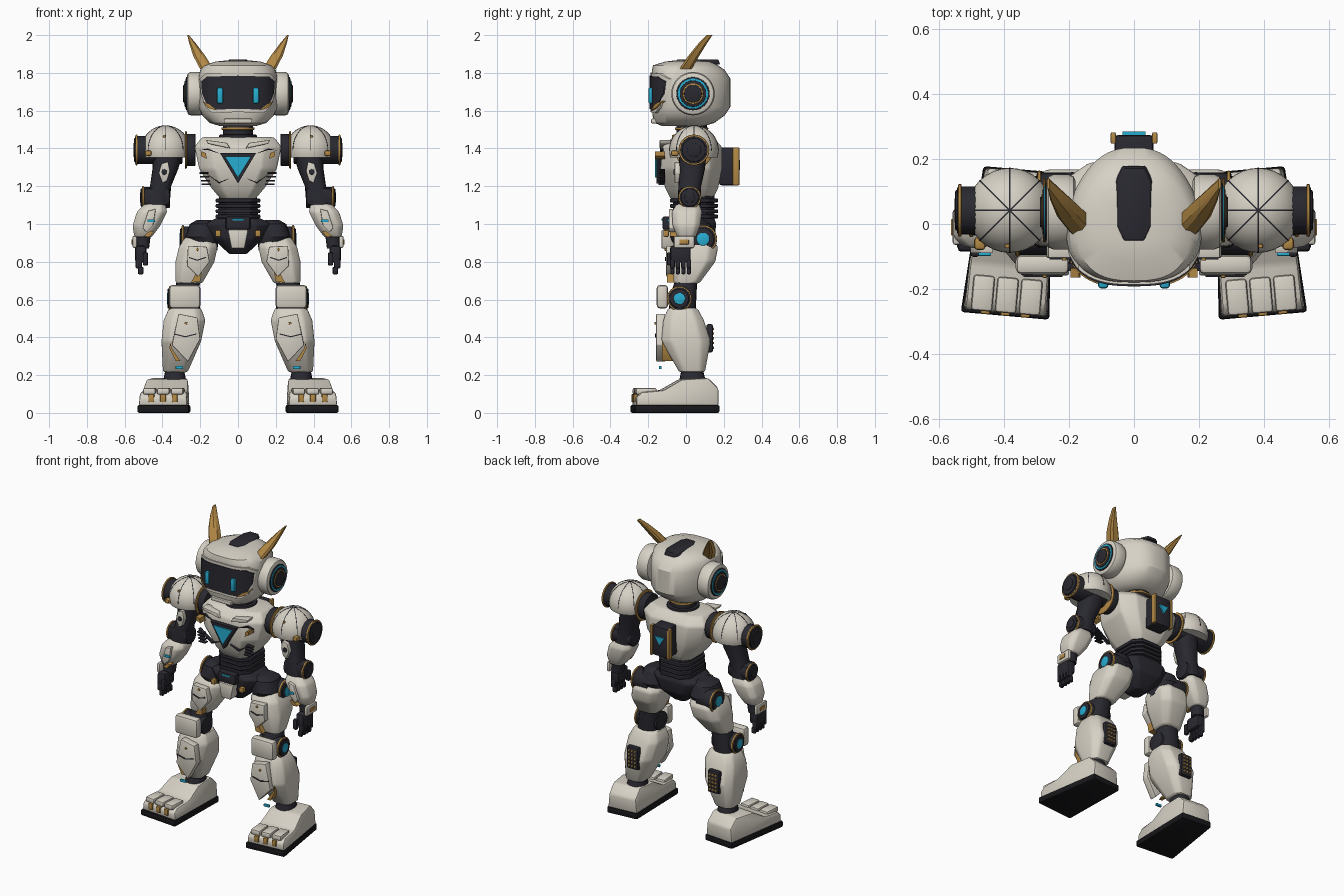
import bpy, bmesh, math
from mathutils import Matrix, Vector

if "Cube" in bpy.data.objects:
    bpy.data.objects.remove(bpy.data.objects["Cube"])


def material(name, *rgb):
    m = bpy.data.materials.new(name)
    m.use_nodes = True
    m.diffuse_color = (*rgb, 1)
    m.node_tree.nodes["Principled BSDF"].inputs["Base Color"].default_value = (*rgb, 1)
    return m


white = material("warm white", .68, .64, .56)
dark = material("dark graphite", .022, .022, .03)
black = material("sole black", .009, .009, .011)
gold = material("gold", .45, .25, .06)
cyan = material("cyan glow", .02, .42, .64)
parts = []


def finish(name, bm, mat, mirror=False, bevel=0.0, move=None):
    """Bevel, place and optionally mirror a part across x."""
    bmesh.ops.recalc_face_normals(bm, faces=bm.faces)
    if bevel:
        edges = [e for e in bm.edges if e.calc_face_angle(0) > .35]
        bmesh.ops.bevel(bm, geom=edges, offset=bevel, segments=2, profile=.5, affect='EDGES', clamp_overlap=True)
    if move:
        bm.transform(move)
    mesh = bpy.data.meshes.new(name)
    bm.to_mesh(mesh)
    bm.free()
    mesh.materials.append(mat)
    ob = bpy.data.objects.new(name, mesh)
    bpy.context.collection.objects.link(ob)
    if mirror:
        ob.modifiers.new("mirror", 'MIRROR')
    parts.append(ob)
    return ob


def chamfer_outline():
    k = .6
    return [(1, -k), (1, k), (k, 1), (-k, 1), (-1, k), (-1, -k), (-k, -1), (k, -1)]


def round_outline(power=2.0, n=32):
    pts = []
    for i in range(n):
        c, s = math.cos(math.tau * i / n), math.sin(math.tau * i / n)
        pts.append(tuple(math.copysign(abs(v) ** (2 / power), v) for v in (c, s)))
    return pts


def loft(name, mat, rings, outline=None, widest=None, **kw):
    """Stack rings given as (centre x, z, half width, front y, back y)."""
    bm = bmesh.new()
    outline = outline or chamfer_outline()
    loops = []
    for cx, z, rx, front, back in rings:
        mid = (front + back) / 2 if widest is None else widest
        loops.append([bm.verts.new((cx + u * rx, mid + v * (back - mid if v > 0 else mid - front), z))
                      for u, v in outline])
    n = len(outline)
    for lo, hi in zip(loops, loops[1:]):
        for i in range(n):
            bm.faces.new((lo[i], lo[(i + 1) % n], hi[(i + 1) % n], hi[i]))
    bm.faces.new(loops[0])
    bm.faces.new(loops[-1])
    return finish(name, bm, mat, **kw)


def prism(name, mat, pts, a, b, axis='Y', shape=None, cuts=(), **kw):
    """Extrude a profile in (x, z), or (y, z) along X, from a to b."""
    bm = bmesh.new()
    put = (lambda p, d: (p[0], d, p[1])) if axis == 'Y' else (lambda p, d: (d, p[0], p[1]))
    ends = [[bm.verts.new(put(p, d)) for p in pts] for d in (a, b)]
    n = len(pts)
    for i in range(n):
        bm.faces.new((ends[0][i], ends[0][(i + 1) % n], ends[1][(i + 1) % n], ends[1][i]))
    for end in ends:
        bm.faces.new(end)
    for x in cuts:
        bmesh.ops.bisect_plane(bm, geom=bm.verts[:] + bm.edges[:] + bm.faces[:], plane_co=(x, 0, 0), plane_no=(1, 0, 0))
    if shape:
        for v in bm.verts:
            v.co = shape(v.co)
    return finish(name, bm, mat, **kw)


def box(name, mat, centre, size, bevel=.006, move=None, **kw):
    bm = bmesh.new()
    bmesh.ops.create_cube(bm, size=1, matrix=Matrix.Translation(centre) @ Matrix.Diagonal((*size, 1)))
    return finish(name, bm, mat, bevel=bevel, move=move, **kw)


def disc(name, mat, centre, r, depth, bevel=.005, axis='Y', **kw):
    bm = bmesh.new()
    turn = Matrix.Rotation(math.pi / 2, 4, axis) if axis != 'Z' else Matrix()
    bmesh.ops.create_cone(bm, cap_ends=True, segments=32, radius1=r, radius2=r, depth=depth,
                          matrix=Matrix.Translation(centre) @ turn)
    return finish(name, bm, mat, bevel=bevel, **kw)


def joint(name, x, y, z, r, depth, core=dark):
    """Round joint along x: dark barrel, gold rim and coloured core at its outer end."""
    end = x + depth / 2
    disc(name + "_barrel", dark, (x, y, z), r, depth, mirror=True)
    disc(name + "_rim", gold, (end - .008, y, z), r * 1.1, .012, mirror=True)
    disc(name + "_cap", dark, (end, y, z), r * .85, .012, mirror=True)
    disc(name + "_core", core, (end + .004, y, z), r * .5, .01, .002, mirror=True)


def chevron(name, x, y, z, w):
    pts = [(x - w, z + .015), (x, z), (x + w, z + .015), (x + w, z + .021), (x, z + .006), (x - w, z + .021)]
    prism(name, dark, pts, y, y + .008, mirror=True)


# Head
head = [(0, 1.52, .1, -.13, .1), (0, 1.535, .15, -.165, .15), (0, 1.575, .19, -.178, .205), (0, 1.62, .21, -.18, .235),
        (0, 1.77, .21, -.18, .235), (0, 1.815, .2, -.18, .205), (0, 1.84, .175, -.175, .17), (0, 1.86, .12, -.11, .13),
        (0, 1.866, .06, -.06, .08)]
skull = loft("head", white, head, round_outline(2.7, 48), widest=0)
for v in skull.data.vertices:
    v.co.x *= 1 - 1.3 * max(0, v.co.y - .03)


def on_face(co):
    wrap = (1 - min(1, abs(co.x) / .212) ** 2.7) ** (1 / 2.7)
    return Vector((co.x, co.y - .18 * wrap, co.z))


cuts = [i * .02 - .2 for i in range(21)]
right_half = [(0, 1.61), (.13, 1.605), (.165, 1.63), (.19, 1.69), (.195, 1.755), (.165, 1.78), (0, 1.785)]
visor = right_half + [(-x, z) for x, z in right_half[-2:0:-1]]
frame = [(x * 1.04, 1.695 + (z - 1.695) * 1.2) for x, z in visor]
prism("visor_frame", white, frame, -.007, .02, cuts=cuts, shape=on_face)
prism("visor", dark, visor, -.012, .01, cuts=cuts, shape=on_face)
box("eye", cyan, (.095, -.184, 1.68), (.032, .03, .085), .01, mirror=True)
prism("visor_corner", gold, [(.11, 1.6), (.16, 1.615), (.19, 1.65), (.15, 1.632)], -.017, 0, cuts=cuts, shape=on_face, mirror=True)
box("chin_plate", white, (0, -.17, 1.545), (.15, .03, .025))
loft("head_crest", dark, [(0, 1.845, .06, -.055, .18), (0, 1.87, .05, -.05, .172)], bevel=.004)
loft("horn", gold, [(.165, 1.82, .035, -.035, .03), (.205, 1.89, .032, .012, .07), (.24, 1.955, .018, .065, .11),
                    (.264, 2, .004, .11, .14)], mirror=True)
for name, mat, x, r, depth in [("ear", white, .225, .115, .09), ("ear_dish", dark, .268, .088, .014),
                               ("ear_glow", cyan, .271, .081, .014), ("ear_inset", dark, .275, .07, .014),
                               ("ear_rim", gold, .278, .055, .014), ("ear_hub", dark, .283, .047, .014)]:
    disc(name, mat, (x, .037, 1.69), r, depth, .02 if name == "ear" else .003, mirror=True)

# Neck
disc("neck", dark, (0, .03, 1.485), .08, .09, axis='Z')
disc("neck_ring", gold, (0, .03, 1.505), .088, .014, axis='Z')
disc("neck_collar", dark, (0, .03, 1.46), .1, .025, axis='Z')

# Torso and chest details
loft("torso", white, [(0, 1.13, .09, -.08, .14), (0, 1.19, .14, -.11, .17), (0, 1.29, .205, -.135, .19),
                      (0, 1.41, .23, -.125, .19), (0, 1.46, .19, -.07, .14)], bevel=.012)
for name, mat, w, top, tip, y in [("chest_bezel", dark, .095, 1.375, 1.215, -.157), ("chest_gem", cyan, .07, 1.358, 1.245, -.165)]:
    prism(name, mat, [(-w, top), (w, top), (0, tip)], y, -.12)
prism("collar_plate", white, [(.04, 1.4), (.16, 1.425), (.17, 1.445), (.06, 1.43)], -.14, -.08, mirror=True, bevel=.004)
prism("chest_vent", gold, [(.165, 1.345), (.195, 1.36), (.195, 1.385), (.17, 1.375)], -.165, -.11, mirror=True)
prism("chest_seam", dark, [(.09, 1.37), (.16, 1.4), (.205, 1.39), (.16, 1.392)], -.137, -.12, mirror=True)
prism("lower_seam", dark, [(.035, 1.245), (.1, 1.215), (.2, 1.29), (.1, 1.222)], -.137, -.11, mirror=True)
for i in range(4):
    box(f"rib_fin_{i}", dark, (.18 - .004 * i, -.13, 1.27 - .02 * i), (.05, .03, .008), .002, mirror=True)

# Back unit
box("back_unit", dark, (0, .225, 1.305), (.12, .1, .2), .012)
box("back_rail", gold, (.064, .265, 1.305), (.016, .035, .2), .004, mirror=True)
prism("back_gem", cyan, [(-.035, 1.34), (.035, 1.34), (0, 1.285)], .27, .285)

# Waist and pelvis
loft("waist", dark, [(0, 1, .11, -.07, .15), (0, 1.15, .1, -.07, .15)])
for i in range(4):
    loft(f"waist_rib_{i}", dark, [(0, 1.03 + .028 * i, .118, -.085, .17), (0, 1.05 + .028 * i, .118, -.085, .17)], bevel=.005)
loft("pelvis", dark, [(0, .84, .045, -.03, .08), (0, .92, .13, -.08, .15), (0, 1, .17, -.09, .16), (0, 1.03, .12, -.08, .15)], bevel=.008)
box("belt_plate", dark, (0, -.1, 1.005), (.13, .05, .07), .01)
box("belt_light", cyan, (0, -.125, 1.023), (.06, .01, .01), .002)
prism("crotch_plate", white, [(-.035, .87), (.035, .87), (.055, .97), (-.055, .97)], -.13, -.06, bevel=.008)
box("hip_tab", gold, (.105, -.105, .95), (.03, .03, .035), mirror=True)

# Shoulders
cx, cy, cz, rad = .383, .042, 1.39, .131
bm = bmesh.new()
bmesh.ops.create_uvsphere(bm, u_segments=32, v_segments=20, radius=rad, matrix=Matrix.Translation((cx, cy, cz)))
cut = bmesh.ops.bisect_plane(bm, geom=bm.verts[:] + bm.edges[:] + bm.faces[:], plane_co=(0, 0, 1.352), plane_no=(0, 0, -1), clear_outer=True)
bmesh.ops.holes_fill(bm, edges=[e for e in bm.edges if e.is_boundary])
finish("shoulder_dome", bm, white, mirror=True)
arc = [((rad + .001) * math.cos(math.pi * i / 24), (rad + .001) * math.sin(math.pi * i / 24)) for i in range(25)]
for k in range(4):
    spin = Matrix.Translation((cx, cy, cz)) @ Matrix.Rotation(k * math.pi / 4, 4, 'Z')
    prism(f"dome_seam_{k}", dark, arc, -.002, .002, move=spin, mirror=True)
joint("shoulder", .42, cy, 1.392, .074, .25)
disc("shoulder_inner_ring", gold, (.276, cy, 1.392), .1, .01, mirror=True)
disc("shoulder_socket", dark, (.25, cy, 1.392), .085, .05, mirror=True)
box("dome_stud", gold, (.475, -.06, 1.375), (.035, .04, .03), .01, mirror=True)

# Arms
tube = round_outline(2.4, 20)
loft("upper_arm", dark, [(.37, 1.38, .08, -.04, .11), (.385, 1.29, .068, -.035, .1), (.41, 1.2, .056, -.04, .08), (.43, 1.1, .068, -.045, .08)],
     tube, mirror=True)
prism("arm_plate", white, [(.37, 1.33), (.405, 1.32), (.42, 1.27), (.4, 1.215), (.375, 1.23), (.36, 1.28)], -.06, -.03, bevel=.004, mirror=True)
disc("arm_port", dark, (.39, -.06, 1.275), .015, .01, .002, axis='X', mirror=True)
box("elbow_block", dark, (.43, .015, 1.145), (.14, .1, .09), .015, mirror=True)
joint("elbow", .435, .02, 1.14, .055, .15)
loft("forearm", white, [(.44, 1.105, .055, -.05, .07), (.455, 1.065, .08, -.075, .085), (.485, .99, .073, -.07, .075),
                        (.503, .93, .045, -.045, .05)], mirror=True, bevel=.01)
prism("forearm_plate", white, [(.435, 1.08), (.475, 1.07), (.505, .98), (.485, .955), (.45, .99)], -.09, -.06, bevel=.004, mirror=True)
box("forearm_light", cyan, (.46, -.093, 1.018), (.04, .01, .014), .002, mirror=True)
prism("forearm_trim", gold, [(.445, .96), (.47, .93), (.5, .935), (.465, .965)], -.085, -.04, mirror=True)
loft("wrist", dark, [(.507, .87, .036, -.04, .035), (.5, .94, .038, -.04, .04)], tube, mirror=True)
box("palm", dark, (.515, -.03, .84), (.06, .11, .09), .015, mirror=True)
box("hand_guard", white, (.547, -.01, .905), (.025, .11, .065), .01, mirror=True)
box("hand_guard_trim", gold, (.56, -.01, .905), (.008, .05, .025), .002, mirror=True)
for i in range(4):
    y = -.072 + .029 * i
    box(f"knuckle_{i}", dark, (.525, y, .79), (.035, .025, .05), .008, mirror=True)
    box(f"fingertip_{i}", dark, (.515, y, .753), (.03, .022, .04), .008, mirror=True)
box("thumb", dark, (.49, -.088, .815), (.028, .026, .07), .008, mirror=True)

# Legs
loft("hip_housing", dark, [(.17, .86, .06, -.03, .12), (.19, .93, .09, -.06, .16), (.185, 1, .07, -.04, .13), (.18, 1.02, .04, -.01, .1)], tube, mirror=True)
joint("hip", .24, .09, .92, .068, .12, cyan)
loft("thigh", white, [(.205, .93, .075, -.03, .13), (.21, .88, .102, -.07, .17), (.228, .8, .103, -.07, .155), (.26, .685, .07, -.065, .07)],
     mirror=True, bevel=.012)
prism("thigh_plate", white, [(.265, .885), (.165, .88), (.15, .8), (.21, .72), (.27, .78)], -.105, -.06, bevel=.005, mirror=True)
chevron("thigh_chevron", .215, -.11, .805, .045)
prism("thigh_trim", gold, [(.19, .75), (.2, .695), (.25, .69), (.235, .715), (.215, .755)], -.1, -.05, mirror=True)
loft("knee_core", dark, [(.285, .52, .07, -.09, .05), (.275, .61, .068, -.09, .055), (.26, .72, .06, -.05, .06)], tube, mirror=True)
joint("knee", .285, -.035, .605, .06, .165, cyan)
box("knee_cap", white, (.282, -.125, .615), (.165, .06, .125), .018, mirror=True)
loft("shin", white, [(.28, .555, .085, -.095, .06), (.283, .49, .11, -.12, .095), (.3, .38, .105, -.13, .13), (.332, .215, .065, -.035, .1)],
     mirror=True, bevel=.012)
prism("shin_plate", white, [(.315, .525), (.215, .505), (.2, .39), (.265, .27), (.35, .36)], -.158, -.11, bevel=.005, mirror=True)
chevron("shin_chevron", .28, -.163, .4, .06)
for part, x, y, z in [("thigh", .215, -.107, .865), ("shin", .275, -.16, .475), ("dome", .39, -.068, 1.465)]:
    disc(part + "_stud", gold, (x, y, z), .007, .012, .002, axis='X', mirror=True)
prism("shin_trim", gold, [(.36, .38), (.35, .34), (.305, .275), (.33, .275), (.362, .34)], -.128, -.07, mirror=True)
box("shin_light", cyan, (.31, -.137, .24), (.04, .014, .016), .002, mirror=True)
box("calf_pack", dark, (.3, .125, .395), (.085, .035, .15), .01, mirror=True)
for i in range(15):
    box(f"calf_rivet_{i}", gold, (.278 + .022 * (i % 3), .144, .345 + .025 * (i // 3)), (.013, .008, .012), .002, mirror=True)
loft("ankle", dark, [(.335, .15, .065, -.04, .11), (.335, .225, .05, -.025, .09)], tube, mirror=True)

# Feet, turned slightly outward
stand = Matrix.Translation((.378, -.06, 0)) @ Matrix.Rotation(math.radians(5), 4, 'Z') @ Matrix.Translation((0, .06, 0))


def narrow(co):
    k = (1 - 1.3 * max(0, co.z - .07)) * (1 - 1.3 * max(0, co.y))
    return Vector((co.x * k, co.y, co.z))


side = [(-.275, .035), (-.275, .085), (-.245, .11), (-.13, .12), (-.03, .178), (.11, .185), (.165, .13), (.165, .035)]
prism("foot", white, side, -.13, .13, axis='X', shape=narrow, bevel=.012, move=stand, mirror=True)
sole = [(-.284, 0), (-.284, .042), (.17, .042), (.17, 0)]
prism("sole", black, sole, -.137, .137, axis='X', shape=narrow, bevel=.01, move=stand, mirror=True)
for i in (-1, 0, 1):
    box(f"toe_{i + 2}", white, (.074 * i, -.22, .115), (.066, .11, .035), .01, move=stand, mirror=True)
    box(f"toe_claw_{i + 2}", gold, (.062 * i, -.273, .078), (.03, .022, .042), .005, move=stand, mirror=True)

# Smooth curved surfaces, keep hard edges
bpy.ops.object.select_all(action='DESELECT')
for ob in parts:
    ob.select_set(True)
bpy.context.view_layer.objects.active = parts[0]
bpy.ops.object.shade_smooth_by_angle(angle=math.radians(32))
